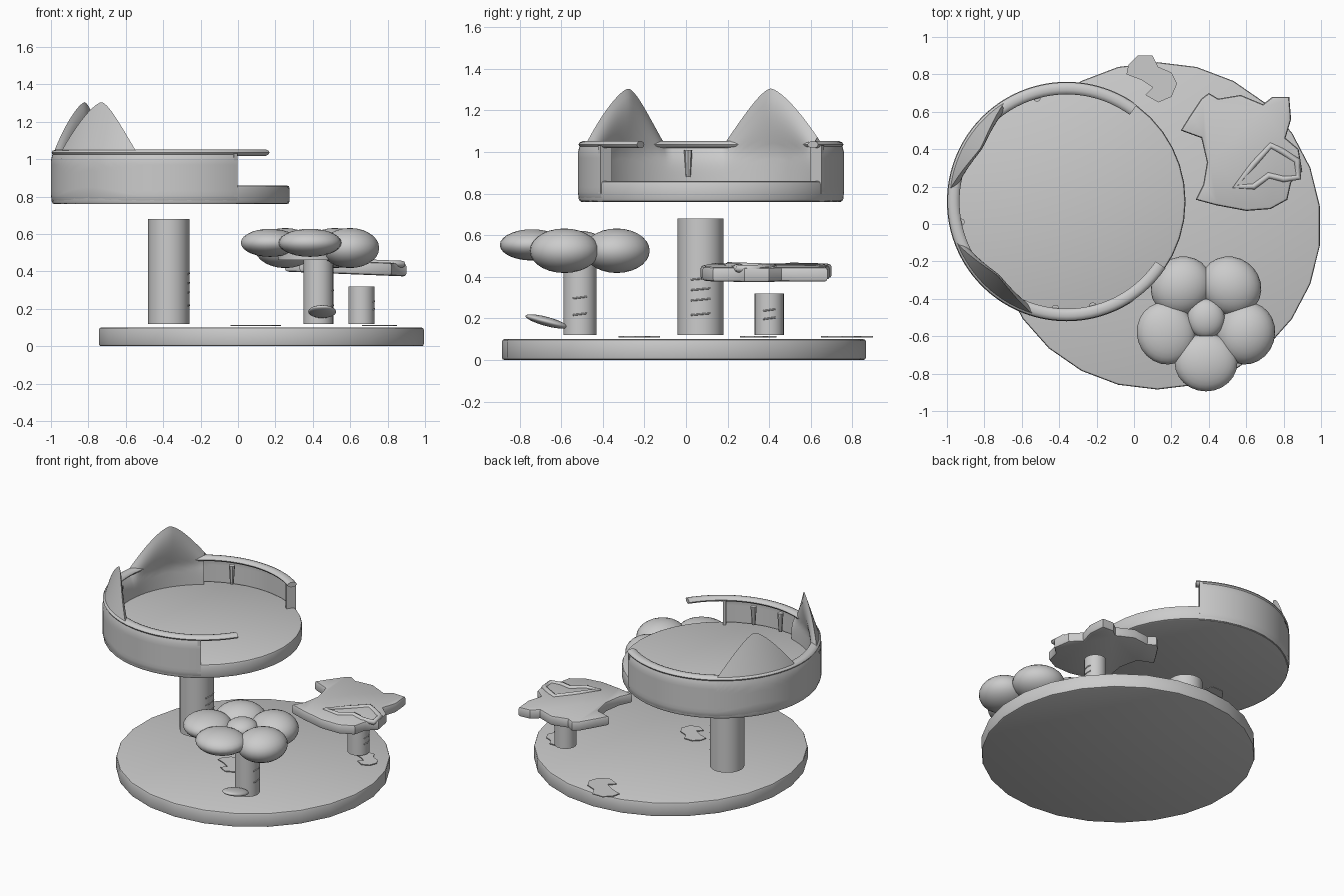
import bpy, bmesh
from math import sin, cos, pi, radians, tau
from mathutils import Matrix, Vector

cube = bpy.data.objects.get("Cube")
if cube:
    bpy.data.objects.remove(cube)

grey = bpy.data.materials.new("plain_grey")
grey.use_nodes = True
GREY = (0.6, 0.6, 0.6, 1)
grey.diffuse_color = GREY
grey.node_tree.nodes["Principled BSDF"].inputs["Base Color"].default_value = GREY


def finish(name, bm, angle=40):
    mesh = bpy.data.meshes.new(name)
    bm.to_mesh(mesh)
    bm.free()
    obj = bpy.data.objects.new(name, mesh)
    bpy.context.collection.objects.link(obj)
    mesh.materials.append(grey)
    bpy.ops.object.select_all(action="DESELECT")
    obj.select_set(True)
    bpy.context.view_layer.objects.active = obj
    bpy.ops.object.shade_smooth_by_angle(angle=radians(angle))
    return obj


def cylinder(name, x, y, z0, z1, r, r2=None, sides=24, bevel=0):
    bm = bmesh.new()
    bmesh.ops.create_cone(bm, cap_ends=True, segments=sides, radius1=r,
                          radius2=r2 or r, depth=z1 - z0,
                          matrix=Matrix.Translation((x, y, (z0 + z1) / 2)))
    if bevel:
        rims = [e for e in bm.edges if abs(e.verts[0].co.z - e.verts[1].co.z) < 1e-5]
        bmesh.ops.bevel(bm, geom=rims, offset=bevel, segments=2, affect="EDGES", profile=0.5)
    return finish(name, bm)


def ellipsoid(name, centre, size, turn=0, tilt=0):
    bm = bmesh.new()
    m = (Matrix.Translation(centre) @ Matrix.Rotation(turn, 4, "Z")
         @ Matrix.Rotation(tilt, 4, "X") @ Matrix.Diagonal((*size, 1)))
    bmesh.ops.create_uvsphere(bm, u_segments=24, v_segments=14, radius=1, matrix=m)
    return finish(name, bm, 60)


def prism(name, outline, z0, z1, bevel=0):
    bm = bmesh.new()
    low = bm.faces.new([bm.verts.new((x, y, z0)) for x, y in outline])
    top = bmesh.ops.extrude_face_region(bm, geom=[low])["geom"]
    for v in top:
        if isinstance(v, bmesh.types.BMVert):
            v.co.z = z1
    bmesh.ops.recalc_face_normals(bm, faces=bm.faces)
    if bevel:
        rims = [e for e in bm.edges if abs(e.verts[0].co.z - e.verts[1].co.z) < 1e-5]
        bmesh.ops.bevel(bm, geom=rims, offset=bevel, segments=2, affect="EDGES", profile=0.5)
    return finish(name, bm, 35)


def grid(name, rows, flip=False, caps=False):
    bm = bmesh.new()
    vs = [[bm.verts.new(p) for p in row] for row in rows]
    for a, b in zip(vs, vs[1:]):
        for j in range(len(a) - 1):
            quad = [a[j], b[j], b[j + 1], a[j + 1]]
            bm.faces.new(quad[::-1] if flip else quad)
    if caps:
        bmesh.ops.remove_doubles(bm, verts=bm.verts, dist=1e-5)
        bmesh.ops.holes_fill(bm, edges=[e for e in bm.edges if e.is_boundary])
        bmesh.ops.recalc_face_normals(bm, faces=bm.faces)
    return finish(name, bm, 50)


# round base and the three posts
cylinder("base", 0.125, -0.01, 0, 0.1, 0.875, sides=26, bevel=0.012)
cylinder("tall_post", -0.37, 0.07, 0.12, 0.68, 0.11)
cylinder("flower_post", 0.43, -0.51, 0.12, 0.47, 0.08)
cylinder("cat_post", 0.66, 0.4, 0.12, 0.32, 0.07)

# bed floor
BX, BY, R = -0.36, 0.12, 0.64
cylinder("bed_floor", BX, BY, 0.76, 0.86, R - 0.004, sides=40, bevel=0.015)


def polar(deg, r):
    return BX + r * cos(radians(deg)), BY + r * sin(radians(deg))


# bed wall: low rim that rises into two pointed ears
def wall_top(deg):
    rise = 0
    for ear in (148, 227):
        d = abs(deg - ear) / 26
        if d < 1:
            rise = 0.265 * (1 - d ** 1.5)
    return 1.04 + rise


def wall_rows(start, end, floor, inner):
    rows = []
    for deg in range(start, end + 1, 2):
        row, top = [], wall_top(deg)
        for j in range(13):
            t = j / 12
            z = floor + (top - floor) * t
            r = R - 0.32 * max(0, z - 1.0) - 0.5 * max(0, 0.79 - z)
            if inner:
                r -= 0.065 * (1 - t ** 4)
            row.append((*polar(deg, r), z))
        rows.append(row)
    return rows


grid("bed_wall_outside", wall_rows(56, 304, 0.76, False))
grid("bed_wall_inside", wall_rows(124, 254, 0.855, True), flip=True)
for label, deg in (("back", 56), ("front", 302)):
    ends = [polar(deg, 0.575), polar(deg, R), polar(deg + 2, R), polar(deg + 2, 0.575)]
    prism(label + "_wall_end", ends, 0.8, 1.03)

# hand rail and its small spindles
rail = []
for deg in range(54, 329, 4):
    rail.append([(*polar(deg, 0.605 + 0.032 * cos(tau * k / 10)), 1.035 + 0.018 * sin(tau * k / 10))
                 for k in range(11)])
grid("rail", rail, caps=True)
for deg in (106, 191, 264, 284):
    cylinder("rail_spindle", *polar(deg, 0.575), 0.88, 1.01, 0.012, 0.02, sides=8)

# flower seat: five puffy petals around a button
FX, FY = 0.385, -0.515
for k in range(5):
    a = radians(54 + 72 * k)
    thin = k in (2, 3)
    ellipsoid("petal", (FX + 0.225 * cos(a), FY + 0.225 * sin(a), 0.553 if thin else 0.525),
              (0.155, 0.168, 0.075 if thin else 0.107), a)
cylinder("flower_underside", FX, FY, 0.46, 0.54, 0.17)
ellipsoid("flower_button", (FX, FY + 0.01, 0.56), (0.1, 0.105, 0.06))

# cat head platform with raised muzzle loop
head = [(0.25, 0.5), (0.3, 0.58), (0.36, 0.67), (0.4, 0.7), (0.45, 0.67), (0.57, 0.69),
        (0.69, 0.64), (0.74, 0.68), (0.83, 0.68), (0.84, 0.56), (0.81, 0.46), (0.88, 0.4),
        (0.9, 0.28), (0.84, 0.22), (0.82, 0.13), (0.73, 0.08), (0.6, 0.07), (0.44, 0.1),
        (0.33, 0.13), (0.37, 0.21), (0.39, 0.33), (0.36, 0.46)]
cat = prism("cat_head_platform", head, 0.385, 0.455, 0.015)
for v in cat.data.vertices:
    v.co.z -= 0.04 * (v.co.x - 0.6)


def tube(name, points, radius, cyclic=False):
    curve = bpy.data.curves.new(name, "CURVE")
    curve.dimensions = "3D"
    curve.bevel_depth = radius
    curve.bevel_resolution = 2
    curve.use_fill_caps = True
    s = curve.splines.new("POLY")
    s.points.add(len(points) - 1)
    for p, co in zip(s.points, points):
        p.co = (*co, 1)
    s.use_cyclic_u = cyclic
    curve.materials.append(grey)
    bpy.context.collection.objects.link(bpy.data.objects.new(name, curve))


muzzle = [(0.54, 0.2), (0.64, 0.32), (0.73, 0.42), (0.79, 0.39), (0.87, 0.34), (0.88, 0.25),
          (0.8, 0.24), (0.72, 0.26), (0.64, 0.2)]
tube("muzzle_loop", [(x, y, 0.45 - 0.04 * (x - 0.6)) for x, y in muzzle], 0.018, True)

# tilted paw pad on the flower post
ellipsoid("paw_pad", (0.45, -0.67, 0.185), (0.075, 0.105, 0.022), 0, radians(-15))

# flat paw print plates on the base
paw = [(-0.03, 0.85), (0.02, 0.9), (0.1, 0.9), (0.13, 0.84), (0.2, 0.81), (0.23, 0.75),
       (0.2, 0.68), (0.13, 0.65), (0.06, 0.69), (0.1, 0.73), (0.04, 0.77), (-0.04, 0.8)]
for dx, dy, s in ((0, 0, 1), (0.66, -0.43, 0.7), (0, -1.0, 0.8)):
    prism("paw_print", [(0.1 + dx + (x - 0.1) * s, 0.78 + dy + (y - 0.78) * s) for x, y in paw],
          0.108, 0.114)

# scratch marks on the posts
for px, py, r, zs in ((-0.37, 0.07, 0.11, (0.22, 0.29, 0.34, 0.39)), (0.43, -0.51, 0.08, (0.22, 0.3)),
                      (0.66, 0.4, 0.07, (0.2, 0.24))):
    for z in zs:
        arc = [radians(d) for d in (-25, -8, 8, 25)]
        tube("scratch", [(px + r * cos(a), py + r * sin(a), z + 0.01 * a) for a in arc], 0.004)
